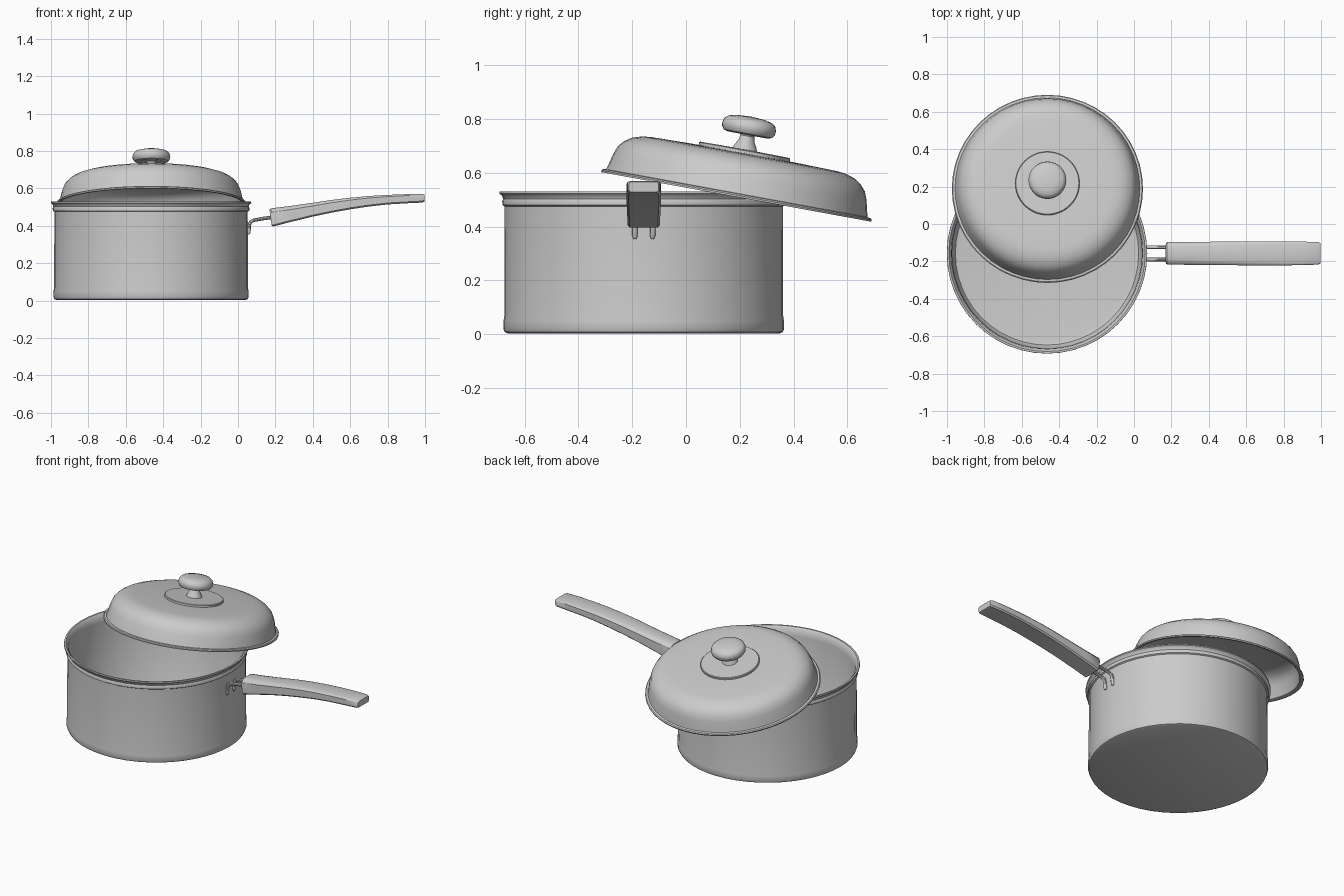
import bpy, bmesh, math
from mathutils import Vector, Matrix

if "Cube" in bpy.data.objects:
    bpy.data.objects.remove(bpy.data.objects["Cube"], do_unlink=True)

steel = bpy.data.materials.new("brushed grey metal")
steel.use_nodes = True
GREY = (0.6, 0.6, 0.6, 1)
steel.diffuse_color = GREY
steel.node_tree.nodes["Principled BSDF"].inputs["Base Color"].default_value = GREY

POT = Vector((-0.465, -0.157, 0))
LID = Matrix.Translation((-0.463, 0.187, 0.512)) @ Matrix.Rotation(math.radians(-10.4), 4, "X")


def finish(name, bm, matrix=Matrix(), angle=35):
    """Turn a bmesh into a smooth-shaded object with the shared material."""
    bmesh.ops.recalc_face_normals(bm, faces=bm.faces)
    mesh = bpy.data.meshes.new(name)
    bm.to_mesh(mesh)
    bm.free()
    mesh.materials.append(steel)
    ob = bpy.data.objects.new(name, mesh)
    bpy.context.collection.objects.link(ob)
    ob.matrix_world = matrix
    bpy.ops.object.select_all(action="DESELECT")
    ob.select_set(True)
    bpy.context.view_layer.objects.active = ob
    bpy.ops.object.shade_smooth_by_angle(angle=math.radians(angle))
    return ob


def lathe(name, profile, matrix, steps=48):
    """Spin a (radius, height) profile around the local z axis."""
    bm = bmesh.new()
    verts = [bm.verts.new((r, 0, z)) for r, z in profile]
    edges = [bm.edges.new(pair) for pair in zip(verts, verts[1:])]
    bmesh.ops.spin(bm, geom=verts + edges, cent=(0, 0, 0), axis=(0, 0, 1),
                   angle=math.tau, steps=steps, use_duplicate=False)
    bmesh.ops.remove_doubles(bm, verts=bm.verts, dist=0.0005)
    return finish(name, bm, matrix)


def loft(name, rings):
    """Bridge closed rings of points and cap both ends."""
    bm = bmesh.new()
    loops = [[bm.verts.new(p) for p in ring] for ring in rings]
    n = len(loops[0])
    for a, b in zip(loops, loops[1:]):
        for i in range(n):
            j = (i + 1) % n
            bm.faces.new((a[i], a[j], b[j], b[i]))
    bm.faces.new(loops[0])
    bm.faces.new(loops[-1])
    return finish(name, bm)


# Pot: closed wall with a beaded, flared rim and rounded foot
lathe("pot", [
    (0, 0.003), (0.505, 0.003), (0.517, 0.008), (0.522, 0.02), (0.521, 0.05),
    (0.518, 0.07), (0.517, 0.475), (0.525, 0.48), (0.526, 0.495), (0.522, 0.502),
    (0.527, 0.515), (0.536, 0.522), (0.535, 0.53), (0.525, 0.53), (0.512, 0.515),
    (0.508, 0.48), (0.506, 0.05), (0.49, 0.022), (0.46, 0.016), (0, 0.016),
], Matrix.Translation(POT))

# Lid: domed shell with a thin rolled rim, resting at a tilt
lathe("lid", [
    (0, 0.164), (0.2, 0.163), (0.35, 0.16), (0.385, 0.156), (0.42, 0.145),
    (0.447, 0.127), (0.466, 0.105), (0.478, 0.075), (0.489, 0.03), (0.494, 0.012),
    (0.506, 0.01), (0.511, 0.005), (0.51, -0.002), (0.498, -0.002), (0.487, 0.004),
    (0.479, 0.03), (0.468, 0.072), (0.456, 0.1), (0.438, 0.12), (0.413, 0.135),
    (0.38, 0.146), (0.2, 0.152), (0, 0.153),
], LID)

# Disc under the knob
lathe("knob_plate", [(0, 0.16), (0.172, 0.16), (0.172, 0.173), (0.168, 0.176), (0, 0.178)], LID)

# Knob: waisted stem below a rounded cap
lathe("knob", [
    (0, 0.17), (0.048, 0.172), (0.041, 0.19), (0.03, 0.21), (0.026, 0.228),
    (0.03, 0.236), (0.075, 0.232), (0.091, 0.237), (0.1, 0.25), (0.101, 0.265),
    (0.096, 0.28), (0.083, 0.291), (0.055, 0.298), (0, 0.302),
], LID, 32)


# Handle: curved bar whose upper shoulders flatten towards the tip
def handle_ring(x, bottom, top, half, soft):
    side = [(half - 0.008, bottom), (half, bottom + 0.008),
            (half, top - soft * 0.7), (half - soft * 0.35, top - soft * 0.25), (half - soft, top)]
    outline = side + [(-y, z) for y, z in reversed(side)]
    lean = 0.012 if x < 0.2 else 0
    return [(x + lean * (top - z) / (top - bottom), POT.y + y, z) for y, z in outline]


loft("handle", [handle_ring(*s) for s in [
    (0.168, 0.402, 0.485, 0.055, 0.03), (0.176, 0.396, 0.493, 0.06, 0.03),
    (0.28, 0.42, 0.506, 0.061, 0.028), (0.4, 0.449, 0.523, 0.062, 0.024),
    (0.5, 0.47, 0.538, 0.063, 0.021), (0.6, 0.488, 0.55, 0.064, 0.018),
    (0.7, 0.503, 0.559, 0.064, 0.015), (0.8, 0.514, 0.565, 0.064, 0.013),
    (0.9, 0.52, 0.569, 0.063, 0.011), (0.985, 0.524, 0.57, 0.06, 0.01),
    (0.997, 0.528, 0.566, 0.055, 0.01)]])

# Two bent rods joining the handle to the pot wall
ROD_PATH = [(0.2, 0.448), (0.13, 0.438), (0.085, 0.43), (0.067, 0.42),
            (0.06, 0.402), (0.058, 0.365), (0.057, 0.354)]
for name, offset in (("front_rod", -0.033), ("back_rod", 0.033)):
    rings = []
    for i, (x, z) in enumerate(ROD_PATH):
        before = Vector(ROD_PATH[max(i - 1, 0)])
        after = Vector(ROD_PATH[min(i + 1, len(ROD_PATH) - 1)])
        d = (after - before).normalized()
        r = 0.005 if i == len(ROD_PATH) - 1 else 0.01
        ring = []
        for k in range(10):
            a = math.tau * k / 10
            ring.append((x - d.y * r * math.sin(a), POT.y + offset + r * math.cos(a),
                         z + d.x * r * math.sin(a)))
        rings.append(ring)
    loft(name, rings)
